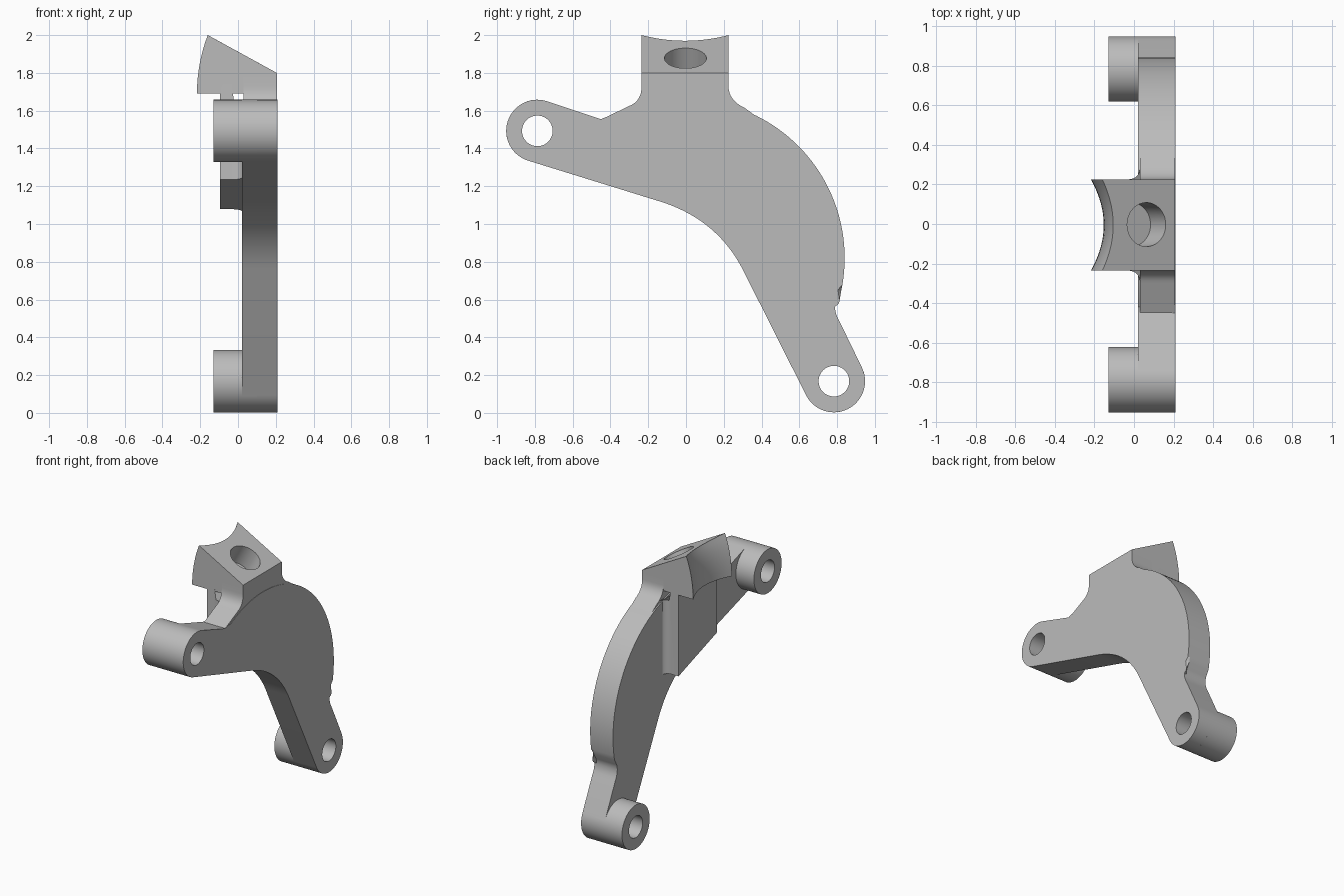
import bpy, bmesh, math
from mathutils import Vector, Matrix

cube = bpy.data.objects.get("Cube")
if cube:
    bpy.data.objects.remove(cube, do_unlink=True)

grey = bpy.data.materials.new("machined_grey")
grey.use_nodes = True
grey.diffuse_color = (0.5, 0.5, 0.5, 1)
grey.node_tree.nodes["Principled BSDF"].inputs["Base Color"].default_value = (0.5, 0.5, 0.5, 1)


def make_object(name, bm):
    bmesh.ops.recalc_face_normals(bm, faces=bm.faces)
    mesh = bpy.data.meshes.new(name)
    bm.to_mesh(mesh)
    bm.free()
    mesh.materials.append(grey)
    obj = bpy.data.objects.new(name, mesh)
    bpy.context.collection.objects.link(obj)
    return obj


def loft(rings):
    """Closed solid through rings of equal length."""
    bm = bmesh.new()
    vs = [[bm.verts.new(p) for p in ring] for ring in rings]
    n = len(rings[0])
    for a, b in zip(vs, vs[1:]):
        for i in range(n):
            j = (i + 1) % n
            bm.faces.new((a[i], a[j], b[j], b[i]))
    bm.faces.new(vs[0])
    bm.faces.new(vs[-1])
    return bm


def slab(outline, x0, x1):
    return loft([[(x, y, z) for y, z in outline] for x in (x0, x1)])


def arc(cy, cz, r, a0, a1, n):
    return [(cy + r * math.cos(math.radians(a0 + (a1 - a0) * i / n)),
             cz + r * math.sin(math.radians(a0 + (a1 - a0) * i / n))) for i in range(n + 1)]


def bend(a, b, c, n):
    """Quadratic curve from a to c pulled toward b."""
    a, b, c = Vector(a), Vector(b), Vector(c)
    return [tuple(a * (1 - t) ** 2 + b * 2 * t * (1 - t) + c * t * t)
            for t in (i / n for i in range(n + 1))]


def rod(name, start, end, radius):
    start, end = Vector(start), Vector(end)
    d = end - start
    bm = bmesh.new()
    bmesh.ops.create_cone(bm, cap_ends=True, segments=64, radius1=radius, radius2=radius,
                          depth=d.length,
                          matrix=Matrix.Translation((start + end) / 2)
                          @ d.to_track_quat('Z', 'Y').to_matrix().to_4x4())
    return make_object(name, bm)


def cut(obj, cutter):
    mod = obj.modifiers.new("hole", 'BOOLEAN')
    mod.operation = 'DIFFERENCE'
    mod.solver = 'EXACT'
    mod.object = cutter
    bpy.context.view_layer.objects.active = obj
    bpy.ops.object.modifier_apply(modifier=mod.name)


UPPER, LOWER, R = (-0.787, 1.493), (0.783, 0.168), 0.165
Y0, Y1 = -0.235, 0.225

# Curved arm plate with a chamfered outer face
outline = (arc(*UPPER, R, 72, 253, 28)
           + bend((-0.14, 1.12), (0.162, 1.027), (0.3, 0.76), 18)
           + arc(*LOWER, R, 207, 387, 28)
           + bend((0.815, 0.48), (0.775, 0.545), (0.796, 0.6), 6)
           + arc(0, 0.82, 0.84, -12, 120, 56)
           + [(-0.45, 1.555)])
bm = slab(outline, 0.02, 0.21)
rim = [e for e in bm.edges if all(v.co.x > 0.2 for v in e.verts)]
bmesh.ops.bevel(bm, geom=rim, offset=0.018, segments=1, affect='EDGES')
plate = make_object("arm_plate", bm)

# Pivot bosses at both ends, bored through
bosses = []
for label, (y, z) in (("upper", UPPER), ("lower", LOWER)):
    boss = rod(label + "_boss", (-0.13, y, z), (0.1, y, z), R)
    bore = rod("bore_cutter", (-0.3, y, z), (0.4, y, z), 0.081)
    cut(boss, bore)
    cut(plate, bore)
    bpy.data.objects.remove(bore, do_unlink=True)
    bosses.append(boss)

# Neck flaring into the plate
neck_outline = ([(-0.45, 1.553)] + bend((-0.3, 1.625), (Y0, 1.65), (Y0, 1.73), 8)
                + [(Y0, 1.78), (Y1, 1.78)]
                + bend((Y1, 1.73), (Y1, 1.655), (0.31, 1.615), 8)
                + [(0.4, 1.55), (0, 1.4)])
neck = make_object("neck", slab(neck_outline, 0.03, 0.207))

# Thick rib behind the plate, with filleted sides and a sloping foot
section = (bend((0.03, Y0 - 0.05), (0.02, Y0), (-0.035, Y0), 6) + [(-0.095, Y0)]
           + [(-0.095, Y1)] + bend((-0.035, Y1), (0.02, Y1), (0.03, Y1 + 0.05), 6))


def foot(y):
    return 1.155 - 0.34 * y


def crown(y):
    return 1.74 if Y0 - 0.001 <= y <= Y1 + 0.001 else 1.63


rib = make_object("rib", loft([[(x, y, foot(y)) for x, y in section],
                               [(x, y, crown(y)) for x, y in section]]))

# Wedge head with a scalloped saddle end
rings = []
for i in range(25):
    u = -1 + i / 12
    y = (Y0 + Y1) / 2 + u * (Y1 - Y0) / 2
    t = 1 - u * u
    end = bend((-0.16 + 0.055 * t, 2.0 - 0.03 * t), (-0.215 + 0.06 * t, 1.86),
               (-0.218 + 0.065 * t, 1.69), 8)
    rings.append([(x, y, z) for x, z in end + [(0.207, 1.69), (0.207, 1.799)]])
head = make_object("head", loft(rings))

# Blind socket square to the sloping top
axis = Vector((-0.48, 0, -0.877))
mouth = Vector((0.063, -0.003, 1.878))
socket = rod("socket_cutter", mouth - axis * 0.2, mouth + axis * 0.16, 0.111)
for part in (head, neck, rib):
    cut(part, socket)
bpy.data.objects.remove(socket, do_unlink=True)

# Smooth the curved faces and keep the machined edges crisp
bpy.ops.object.select_all(action='DESELECT')
for part in [plate, neck, rib, head] + bosses:
    part.select_set(True)
bpy.context.view_layer.objects.active = plate
bpy.ops.object.shade_smooth_by_angle(angle=math.radians(25))
